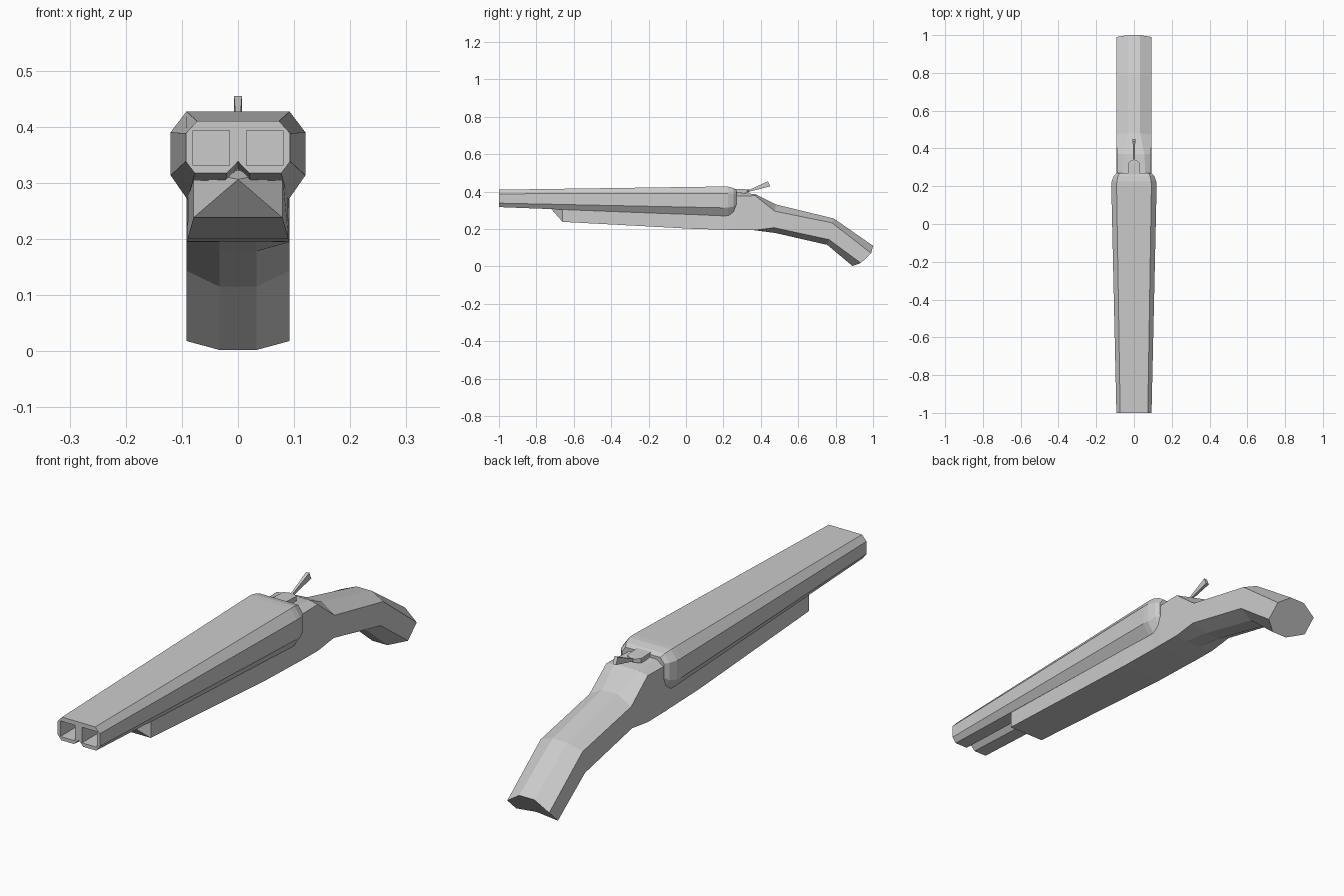
import bpy, bmesh


def finish(name, bm):
    bmesh.ops.remove_doubles(bm, verts=bm.verts, dist=1e-5)
    bmesh.ops.recalc_face_normals(bm, faces=bm.faces)
    mesh = bpy.data.meshes.new(name)
    bm.to_mesh(mesh)
    bm.free()
    obj = bpy.data.objects.new(name, mesh)
    bpy.context.collection.objects.link(obj)
    return obj


def mirrored(half):
    """Closed ring from points on the +x side, ordered top to bottom."""
    return half + [(-x, y, z) for x, y, z in reversed(half) if x > 1e-6]


def loft(name, rings, cap_start=True):
    bm = bmesh.new()
    loops = [[bm.verts.new(p) for p in r] for r in rings]
    n = len(loops[0])
    for a, b in zip(loops, loops[1:]):
        for i in range(n):
            j = (i + 1) % n
            bm.faces.new((a[i], a[j], b[j], b[i]))
    if cap_start:
        bm.faces.new(loops[0])
    bm.faces.new(loops[-1])
    return finish(name, bm)


def box(name, x0, x1, y0, y1, z0, z1):
    return loft(name, [[(x0, y, z0), (x1, y, z0), (x1, y, z1), (x0, y, z1)]
                       for y in (y0, y1)])


# Twin barrels: y, top half width, top z, side half width, side z high/low,
# bottom outer x, bottom z, bottom inner x, notch z
barrel_rings = []
for y, tw, zt, sw, z1, z2, bw, zb, b2, zn in [
    (-1.0, .073, .410, .093, .388, .338, .077, .317, .020, .338),
    (.200, .092, .427, .120, .390, .313, .090, .270, .025, .300),
    (.225, .091, .426, .118, .390, .314, .090, .271, .025, .302),
    (.255, .085, .419, .107, .389, .320, .085, .284, .025, .308),
    (.270, .076, .408, .092, .387, .332, .076, .310, .025, .325),
]:
    barrel_rings.append(mirrored([(tw, y, zt), (sw, y, z1), (sw, y, z2),
                                  (bw, y, zb), (b2, y, zb), (0, y, zn)]))
barrels = loft("twin_barrels", barrel_rings)

# Square bores cut into the muzzle
for side in (-1, 1):
    xs = sorted((side * .015, side * .080))
    cutter = box("bore_cutter", xs[0], xs[1], -1.1, -.88, .331, .393)
    cutter.hide_render = True
    cutter.hide_viewport = True
    mod = barrels.modifiers.new("bore", 'BOOLEAN')
    mod.operation = 'DIFFERENCE'
    mod.solver = 'EXACT'
    mod.object = cutter

# Stock: (x, y, z) of top edge, upper side, lower side and bottom edge
stock_halves = [
    [(0, -.72, .306)] * 4,
    [(.033, -.66, .322), (.079, -.66, .322), (.079, -.66, .238), (.033, -.66, .238)],
    [(.033, .05, .335), (.088, .05, .335), (.090, .05, .200), (.033, .05, .200)],
    [(.033, .22, .345), (.088, .22, .345), (.091, .22, .196), (.033, .22, .196)],
    [(.060, .265, .397), (.090, .265, .375), (.092, .265, .195), (.033, .265, .195)],
    [(.055, .370, .386), (.091, .370, .378), (.092, .370, .194), (.033, .360, .194)],
    [(.033, .480, .331), (.092, .475, .295), (.092, .470, .207), (.033, .480, .178)],
    [(.033, .790, .256), (.092, .780, .233), (.092, .765, .143), (.033, .755, .115)],
    [(.033, 1.00, .110), (.092, .990, .070), (.092, .935, .018), (.033, .890, .002)],
]
rings = [h + [(-x, y, z) for x, y, z in reversed(h)] for h in stock_halves]
loft("stock", rings, cap_start=False)

# Latch block behind the barrels
loft("latch_block", [
    mirrored([(.030, .26, .414), (.030, .26, .390)]),
    mirrored([(.030, .325, .412), (.030, .325, .394)]),
    mirrored([(.010, .338, .410), (.010, .338, .396)]),
])

# Thin lever that flares towards its tip
loft("latch_lever", [
    mirrored([(.006, .31, .408), (.006, .31, .394)]),
    mirrored([(.004, .345, .412), (.004, .35, .402)]),
    mirrored([(.007, .438, .455), (.007, .450, .428)]),
])
